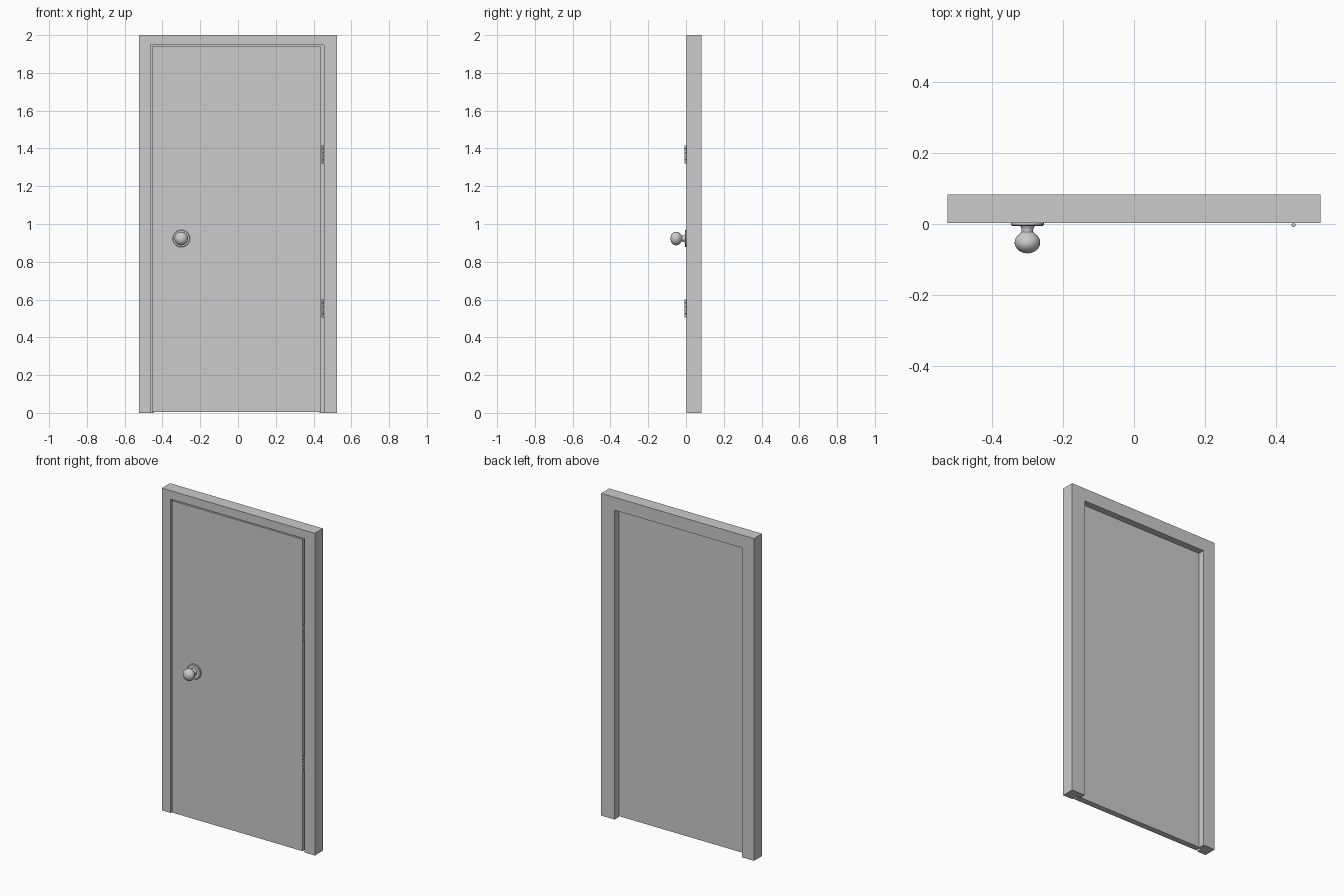
import bpy, bmesh
from math import sin, cos, pi
from mathutils import Vector

if "Cube" in bpy.data.objects:
    bpy.data.objects.remove(bpy.data.objects["Cube"])

Y0, Y_REBATE, Y1 = 0.003, 0.041, 0.0825   # frame front, rebate, frame back


def finish(bm, name, smooth=False):
    bmesh.ops.recalc_face_normals(bm, faces=bm.faces)
    mesh = bpy.data.meshes.new(name)
    bm.to_mesh(mesh)
    bm.free()
    ob = bpy.data.objects.new(name, mesh)
    bpy.context.collection.objects.link(ob)
    if smooth:
        bpy.ops.object.select_all(action='DESELECT')
        ob.select_set(True)
        bpy.context.view_layer.objects.active = ob
        bpy.ops.object.shade_smooth_by_angle(angle=0.6)
    return ob


def box(name, lo, hi):
    bm = bmesh.new()
    bmesh.ops.create_cube(bm, size=1)
    lo, hi = Vector(lo), Vector(hi)
    for v in bm.verts:
        v.co = (lo + hi) / 2 + v.co * (hi - lo)
    return finish(bm, name)


def lathe(name, profile, origin, axis, sides):
    """Turn (radius, distance) points about the Y or Z axis."""
    bm = bmesh.new()
    rings = []
    for r, d in profile:
        ring = []
        for i in range(sides):
            a, b = r * cos(2 * pi * i / sides), r * sin(2 * pi * i / sides)
            off = (a, d, b) if axis == 'Y' else (a, b, d)
            ring.append(bm.verts.new(Vector(origin) + Vector(off)))
        rings.append(ring)
    for lower, upper in zip(rings, rings[1:]):
        for i in range(sides):
            j = (i + 1) % sides
            bm.faces.new((lower[i], lower[j], upper[j], upper[i]))
    bm.faces.new(rings[0])
    bm.faces.new(rings[-1])
    return finish(bm, name, True)


# Door frame: stepped section swept up, across and down
outer, front, back = (-0.525, 0.525, 2.0), (-0.464, 0.455, 1.947), (-0.444, 0.432, 1.92)
section = [(outer, Y0), (front, Y0), (front, Y_REBATE),
           (back, Y_REBATE), (back, Y1), (outer, Y1)]
bm = bmesh.new()
stations = []
for side, top in ((0, False), (0, True), (1, True), (1, False)):
    stations.append([bm.verts.new((e[side], y, e[2] if top else 0)) for e, y in section])
for a, b in zip(stations, stations[1:]):
    for i in range(6):
        j = (i + 1) % 6
        bm.faces.new((a[i], a[j], b[j], b[i]))
bm.faces.new(stations[0])
bm.faces.new(stations[-1])
finish(bm, "door_frame")

# Door leaf
box("door_panel", (-0.455, Y0, 0.005), (0.44, Y_REBATE - 0.001, 1.94))

# Knob: backplate, then neck and flattened ball in one turned profile
KNOB = (-0.30, 0, 0.923)
lathe("knob_backplate", [(0.046, Y0), (0.046, -0.003), (0.043, -0.006)], KNOB, 'Y', 32)
neck = [(0.022, -0.004), (0.018, -0.010), (0.016, -0.016), (0.0165, -0.022)]
ball = [(0.036 * sin(t), -0.052 + 0.0305 * cos(t))
        for t in (pi * (0.2 + 0.78 * k / 14) for k in range(15))]
lathe("door_knob", neck + ball, KNOB, 'Y', 32)

# Hinges: a leaf in the gap and a five-knuckle barrel each
for label, z in (("lower", 0.505), ("upper", 1.32)):
    box(label + "_hinge_leaf", (0.447, -0.003, z), (0.451, 0.035, z + 0.096))
    profile = []
    for k in range(5):
        base = k * 0.0195
        profile += [(0.0045, base), (0.006, base + 0.001),
                    (0.006, base + 0.0175), (0.0045, base + 0.0185)]
    lathe(label + "_hinge_barrel", profile, (0.449, -0.003, z), 'Z', 16)
